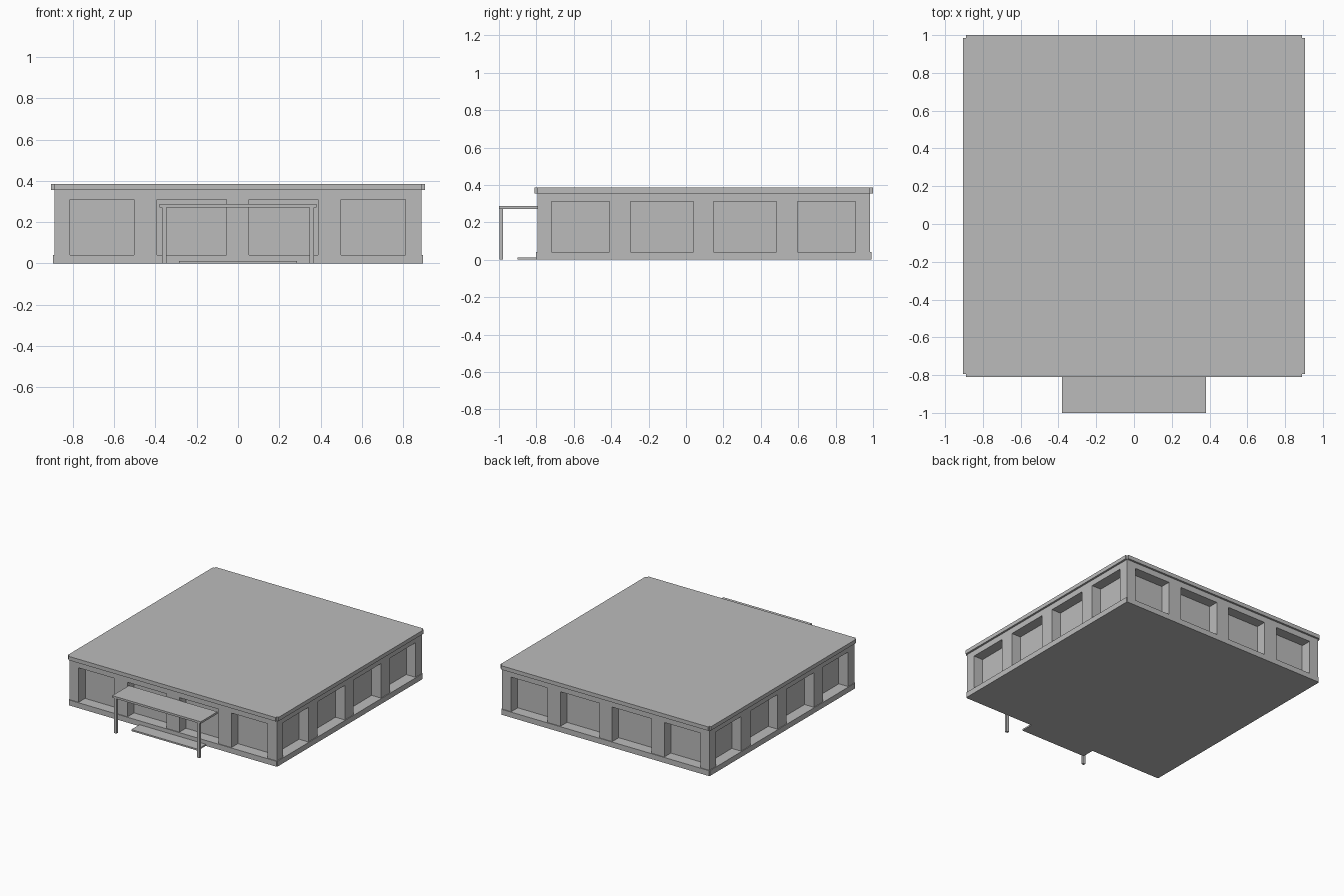
import bpy
import bmesh

if "Cube" in bpy.data.objects:
    bpy.data.objects.remove(bpy.data.objects["Cube"], do_unlink=True)

GREY = (0.5, 0.5, 0.5, 1.0)
mat = bpy.data.materials.new("plain grey")
mat.use_nodes = True
mat.diffuse_color = GREY
mat.node_tree.nodes["Principled BSDF"].inputs["Base Color"].default_value = GREY

# Main dimensions
HALF = 0.89                 # half size of the square wall block
MID_Y = 0.095               # centre of the building in depth
PLINTH_TOP, WALL_TOP, ROOF_TOP = 0.042, 0.355, 0.385
HEAD = 0.31                 # top of the window openings
RECESS = 0.08
OPENINGS = [(-0.813, -0.503), (-0.392, -0.056), (0.053, 0.388), (0.5, 0.811)]


def finish(bm, name):
    mesh = bpy.data.meshes.new(name)
    bmesh.ops.recalc_face_normals(bm, faces=bm.faces)
    bm.to_mesh(mesh)
    bm.free()
    mesh.materials.append(mat)
    obj = bpy.data.objects.new(name, mesh)
    bpy.context.collection.objects.link(obj)
    return obj


def box(name, x, y, z):
    bm = bmesh.new()
    bmesh.ops.create_cube(bm, size=1)
    for v in bm.verts:
        for axis, (low, high) in enumerate((x, y, z)):
            v.co[axis] = high if v.co[axis] > 0 else low
    return finish(bm, name)


def notched_slab(name, outer, inner, z0, z1):
    """Square slab with a small square notch at each corner."""
    outline = []
    for sx, sy in ((1, 1), (-1, 1), (-1, -1), (1, -1)):
        pair = [(sx * outer, sy * inner), (sx * inner, sy * inner),
                (sx * inner, sy * outer)]
        outline += pair if sx * sy > 0 else pair[::-1]
    bm = bmesh.new()
    face = bm.faces.new([bm.verts.new((px, py + MID_Y, z0)) for px, py in outline])
    top = bmesh.ops.extrude_face_region(bm, geom=[face])["geom"]
    for v in top:
        if isinstance(v, bmesh.types.BMVert):
            v.co.z = z1
    return finish(bm, name)


def recessed_walls():
    """Four walls as grids whose opening cells are pushed inward."""
    bm = bmesh.new()
    us = [-HALF] + [u for pair in OPENINGS for u in pair] + [HALF]
    zs = [PLINTH_TOP, HEAD, WALL_TOP]
    sides = (lambda u, d: (u, MID_Y - HALF + d),
             lambda u, d: (u, MID_Y + HALF - d),
             lambda u, d: (HALF - d, MID_Y + u),
             lambda u, d: (d - HALF, MID_Y + u))

    for place in sides:
        def quad(*corners):
            bm.faces.new([bm.verts.new((*place(u, d), z)) for u, d, z in corners])

        for i, (a, b) in enumerate(zip(us, us[1:])):
            for low, high in zip(zs, zs[1:]):
                opening = i % 2 == 1 and high == HEAD
                d = RECESS if opening else 0
                quad((a, d, low), (b, d, low), (b, d, high), (a, d, high))
                if opening:
                    for u in (a, b):
                        quad((u, 0, low), (u, d, low), (u, d, high), (u, 0, high))
                    for z in (low, high):
                        quad((a, 0, z), (b, 0, z), (b, d, z), (a, d, z))
    # Closed floor and ceiling keep the block solid
    for z in (PLINTH_TOP, WALL_TOP):
        bm.faces.new([bm.verts.new((x * HALF, MID_Y + y * HALF, z))
                      for x, y in ((-1, -1), (1, -1), (1, 1), (-1, 1))])
    bmesh.ops.remove_doubles(bm, verts=bm.verts, dist=0.0005)
    # Inner faces shared with the plinth and roof are not needed
    caps = [f for f in bm.faces if f.calc_area() > 1]
    bmesh.ops.delete(bm, geom=caps, context="FACES")
    return finish(bm, "walls")


# Building
recessed_walls()
notched_slab("plinth", 0.896, HALF, 0, PLINTH_TOP)
notched_slab("roof", 0.905, HALF, WALL_TOP, ROOF_TOP)

# Entrance porch
wall_y = MID_Y - HALF
box("entrance_step", (-0.285, 0.285), (-0.9, wall_y), (0, 0.012))
box("canopy", (-0.38, 0.38), (-1, wall_y), (0.272, 0.288))
for side, sx in (("left", 1), ("right", -1)):
    box(f"{side}_canopy_post", sorted((sx * 0.347, sx * 0.367)),
        (-0.996, -0.978), (0, 0.272))
